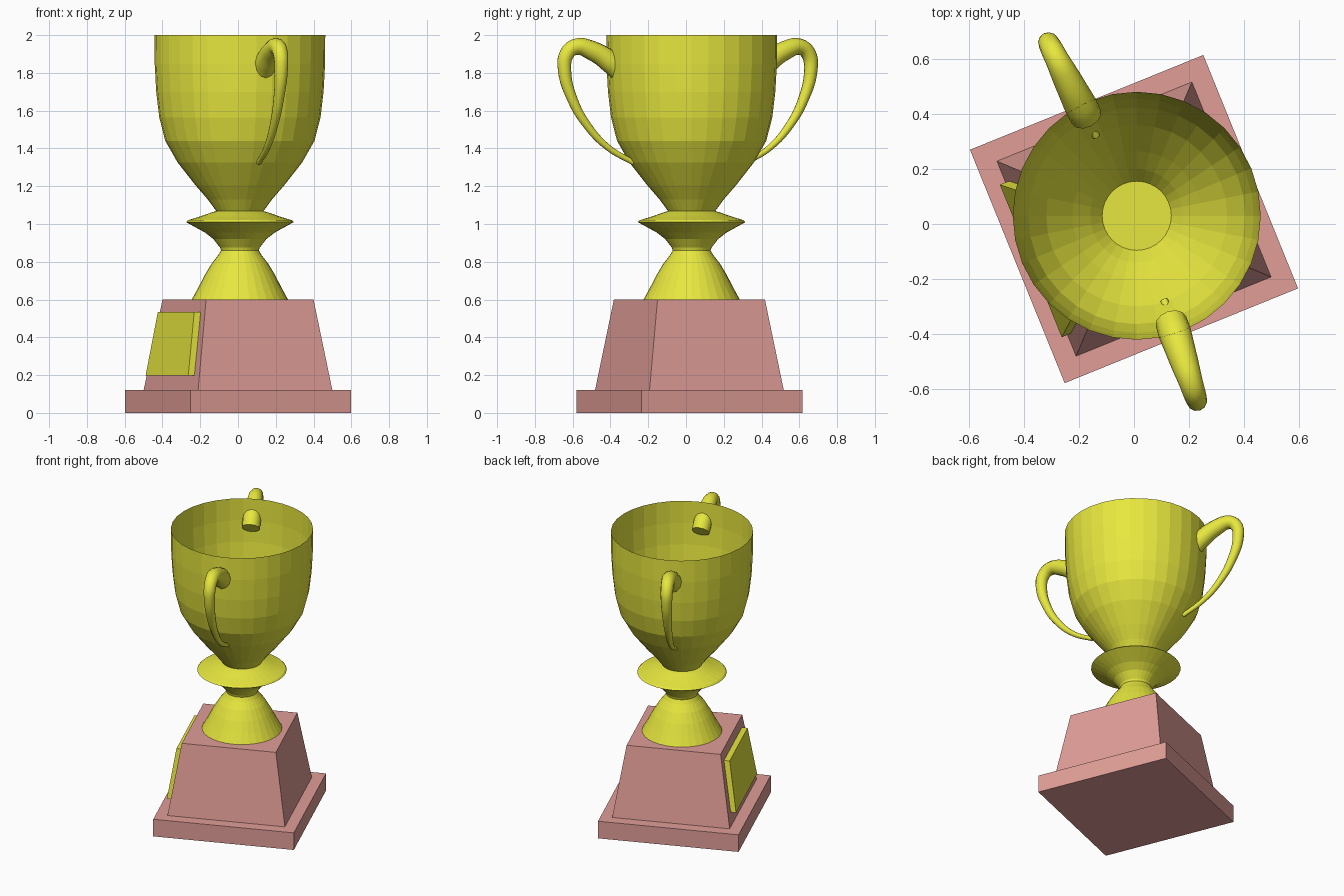
import bpy, bmesh
from math import sin, cos, pi, radians
from mathutils import Matrix, Vector

if "Cube" in bpy.data.objects:
    bpy.data.objects.remove(bpy.data.objects["Cube"])


def material(name, color):
    m = bpy.data.materials.new(name)
    m.diffuse_color = (*color, 1)
    m.use_nodes = True
    m.node_tree.nodes["Principled BSDF"].inputs["Base Color"].default_value = m.diffuse_color
    return m


GOLD = material("gold", (0.8, 0.8, 0.05))
WOOD = material("red_wood", (0.75, 0.34, 0.31))
CUP = Vector((0.01, 0.03, 0))
BASE = Matrix.Translation((0, 0.018, 0)) @ Matrix.Rotation(radians(22.1), 4, 'Z')


def finish(name, bm, mat):
    bmesh.ops.recalc_face_normals(bm, faces=bm.faces)
    me = bpy.data.meshes.new(name)
    bm.to_mesh(me)
    bm.free()
    me.materials.append(mat)
    ob = bpy.data.objects.new(name, me)
    bpy.context.collection.objects.link(ob)
    return ob


def loft(name, rings, mat, matrix=Matrix(), cap_top=True):
    """Bridge successive rings of points, closing the ends."""
    bm = bmesh.new()
    loops = [[bm.verts.new(matrix @ Vector(p)) for p in r] for r in rings]
    n = len(loops[0])
    for a, b in zip(loops, loops[1:]):
        for i in range(n):
            j = (i + 1) % n
            bm.faces.new((a[i], a[j], b[j], b[i]))
    bm.faces.new(loops[0][::-1])
    if cap_top:
        bm.faces.new(loops[-1])
    return finish(name, bm, mat)


def square(h, z):
    return [(-h, -h, z), (h, -h, z), (h, h, z), (-h, h, z)]


def lathe(name, profile, cap_top=True, sides=32):
    rings = [[(r * cos(2 * pi * i / sides), r * sin(2 * pi * i / sides), z)
              for i in range(sides)] for r, z in profile]
    return loft(name, rings, GOLD, Matrix.Translation(CUP), cap_top)


# Two-step square base
loft("base_slab", [square(0.459, 0), square(0.459, 0.12)], WOOD, BASE)
loft("base_block", [square(0.3835, 0.12), square(0.307, 0.6)], WOOD, BASE)

# Tapered plaque lying on one sloping side
def plaque_ring(u, v, z):
    return [(-u, -v, z), (-u + 0.04, -v, z), (-u + 0.04, v, z), (-u, v, z)]

loft("plaque", [plaque_ring(0.406, 0.300, 0.198),
                plaque_ring(0.354, 0.256, 0.535)], GOLD, BASE)

# Foot and flared collar
lathe("stem", [(0.255, 0.6), (0.222, 0.66), (0.186, 0.73), (0.15, 0.79),
               (0.115, 0.835), (0.1, 0.86), (0.105, 0.875), (0.14, 0.92),
               (0.185, 0.955), (0.285, 1.01), (0.275, 1.02), (0.21, 1.04),
               (0.145, 1.063), (0.126, 1.068)])

# Open thin-walled bowl
lathe("bowl", [(0.126, 1.07), (0.17, 1.13), (0.235, 1.205), (0.33, 1.326),
               (0.395, 1.44), (0.427, 1.565), (0.443, 1.70), (0.451, 1.846),
               (0.452, 2.0)], cap_top=False)

# Tapering handles: distance from cup axis, height, tube radius
PATH = [(0.405, 1.815, 0.058), (0.45, 1.855, 0.06), (0.555, 1.918, 0.052),
        (0.645, 1.938, 0.043), (0.695, 1.90, 0.04), (0.708, 1.82, 0.036),
        (0.664, 1.66, 0.028), (0.58, 1.52, 0.022), (0.466, 1.405, 0.017),
        (0.325, 1.325, 0.014)]


def handle(name, azimuth):
    cu = bpy.data.curves.new(name, 'CURVE')
    cu.dimensions = '3D'
    cu.bevel_depth = 1.0
    cu.bevel_resolution = 4
    cu.use_fill_caps = True
    cu.resolution_u = 5
    sp = cu.splines.new('BEZIER')
    sp.bezier_points.add(len(PATH) - 1)
    a = radians(azimuth)
    for p, (d, z, r) in zip(sp.bezier_points, PATH):
        p.co = CUP + Vector((d * cos(a), d * sin(a), z))
        p.radius = r
        p.handle_left_type = p.handle_right_type = 'AUTO'
    cu.materials.append(GOLD)
    ob = bpy.data.objects.new(name, cu)
    bpy.context.collection.objects.link(ob)
    bpy.ops.object.select_all(action='DESELECT')
    ob.select_set(True)
    bpy.context.view_layer.objects.active = ob
    bpy.ops.object.convert(target='MESH')
    bpy.ops.object.shade_smooth_by_angle(angle=radians(50))


handle("back_handle", 117)
handle("front_handle", -72)
